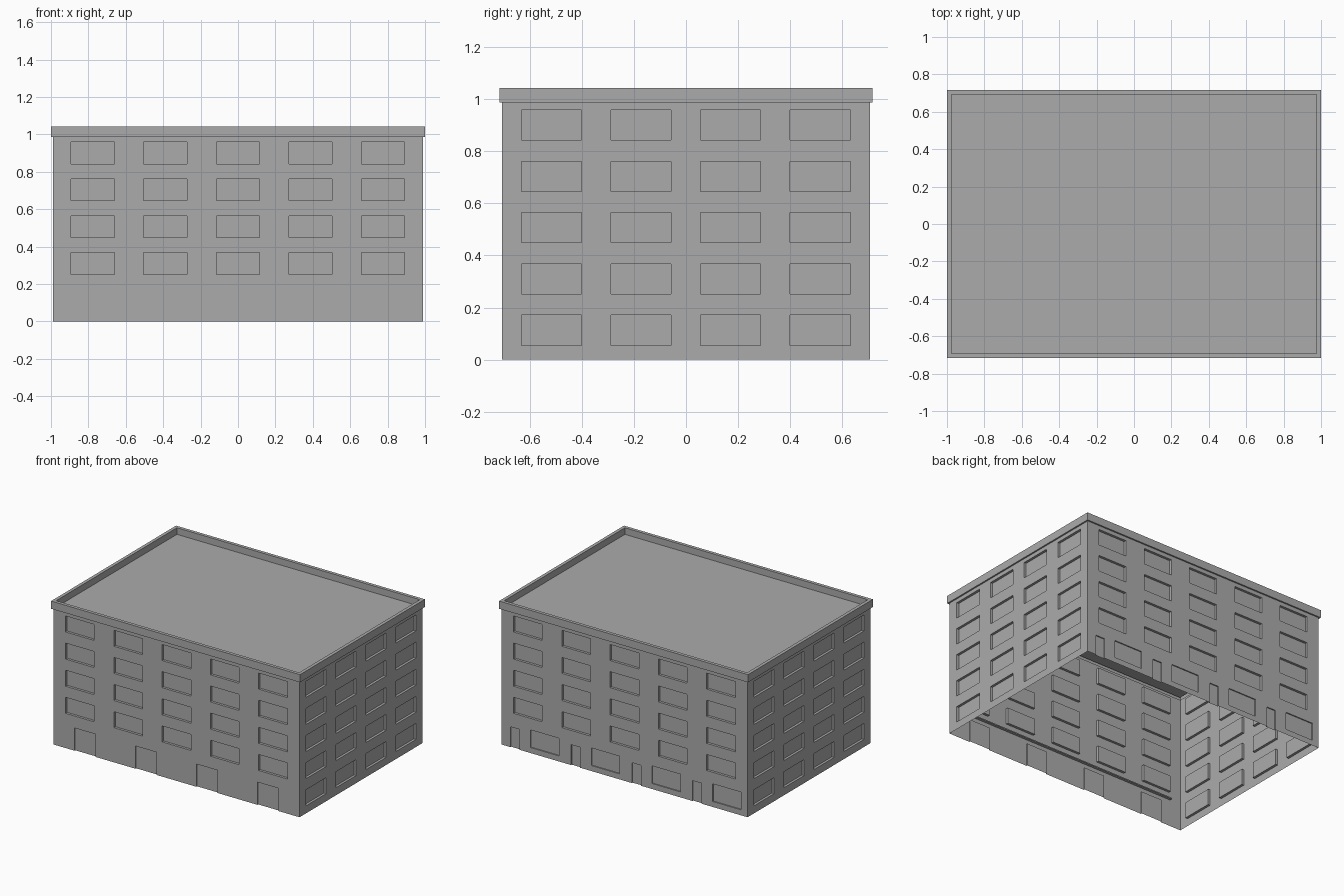
import bpy
import bmesh
from math import radians
from mathutils import Matrix, Vector

cube = bpy.data.objects.get("Cube")
if cube:
    bpy.data.objects.remove(cube, do_unlink=True)

HX, HY, WALL_TOP = 0.989, 0.706, 0.987
WINDOW_DEPTH, GROUND_DEPTH = 0.018, 0.008
GREY = (0.41, 0.41, 0.41, 1)

grey = bpy.data.materials.new("plain_grey")
grey.use_nodes = True
grey.diffuse_color = GREY
grey.node_tree.nodes["Principled BSDF"].inputs["Base Color"].default_value = GREY


def finish(name, bm):
    bmesh.ops.remove_doubles(bm, verts=bm.verts, dist=0.0005)
    mesh = bpy.data.meshes.new(name)
    bm.to_mesh(mesh)
    bm.free()
    mesh.materials.append(grey)
    obj = bpy.data.objects.new(name, mesh)
    bpy.context.collection.objects.link(obj)


def quad(bm, points):
    bm.faces.new([bm.verts.new(p) for p in points])


def row(start, step, count, width, bottom, top, depth):
    """A row of equal openings: left, right, bottom, top, depth."""
    return [(start + i * step, start + i * step + width, bottom, top, depth)
            for i in range(count)]


def wall(name, half_width, distance, angle, openings):
    """A thin wall with recessed panels, turned to face its side."""
    bm = bmesh.new()
    us = sorted({-half_width, half_width, *(u for o in openings for u in o[:2])})
    zs = sorted({0, WALL_TOP, *(z for o in openings for z in o[2:4])})
    # plain wall cells between the openings
    for u0, u1 in zip(us, us[1:]):
        for z0, z1 in zip(zs, zs[1:]):
            u, z = (u0 + u1) / 2, (z0 + z1) / 2
            if not any(o[0] < u < o[1] and o[2] < z < o[3] for o in openings):
                quad(bm, [(u0, 0, z0), (u1, 0, z0), (u1, 0, z1), (u0, 0, z1)])
    # recessed panes and their reveals
    for u0, u1, z0, z1, d in openings:
        quad(bm, [(u0, d, z0), (u1, d, z0), (u1, d, z1), (u0, d, z1)])
        ring = [(u0, z0), (u0, z1), (u1, z1), (u1, z0)]
        for p, q in zip(ring, ring[1:] + ring[:1]):
            if p[1] == q[1] == 0:
                continue
            quad(bm, [(p[0], 0, p[1]), (p[0], d, p[1]), (q[0], d, q[1]), (q[0], 0, q[1])])
    turn = Matrix.Rotation(radians(angle), 4, "Z")
    bm.transform(turn @ Matrix.Translation(Vector((0, -distance, 0))))
    finish(name, bm)


# Window rows by storey
long_windows, side_windows = [], []
for storey in range(5):
    z = 0.055 + storey * 0.197
    side_windows += row(-0.632, 0.344, 4, 0.231, z, z + 0.116, WINDOW_DEPTH)
    if storey:
        long_windows += row(-0.892, 0.388, 5, 0.231, z, z + 0.116, WINDOW_DEPTH)

# Ground floor openings
front_doors = row(-0.82, 0.49, 4, 0.168, 0, 0.165, GROUND_DEPTH)
back_doors = row(-0.917, 0.488, 4, 0.073, 0, 0.148, GROUND_DEPTH)
back_low_windows = row(-0.755, 0.488, 4, 0.228, 0.04, 0.168, GROUND_DEPTH)

wall("front_wall", HX, HY, 0, long_windows + front_doors)
wall("right_wall", HY, HX, 90, side_windows)
wall("back_wall", HX, HY, 180, long_windows + back_doors + back_low_windows)
wall("left_wall", HY, HX, 270, side_windows)

# Parapet and roof, one profile swept round the rectangle
bm = bmesh.new()
profile = [(0, WALL_TOP), (0.011, WALL_TOP), (0.011, 1.043), (-0.013, 1.043), (-0.013, 0.995)]
rings = []
for out, z in profile:
    rings.append([bm.verts.new((sx * (HX + out), sy * (HY + out), z))
                  for sx, sy in ((-1, -1), (1, -1), (1, 1), (-1, 1))])
for low, high in zip(rings, rings[1:]):
    for i in range(4):
        j = (i + 1) % 4
        bm.faces.new([low[i], low[j], high[j], high[i]])
bm.faces.new(rings[-1])
finish("parapet_and_roof", bm)

# Narrow ledge on the inside of the front wall
bm = bmesh.new()
bmesh.ops.create_cube(bm, size=1)
bm.transform(Matrix.Translation((0, -HY + 0.011, 0.2)) @ Matrix.Diagonal((1.8, 0.02, 0.008, 1)))
finish("inner_ledge", bm)
